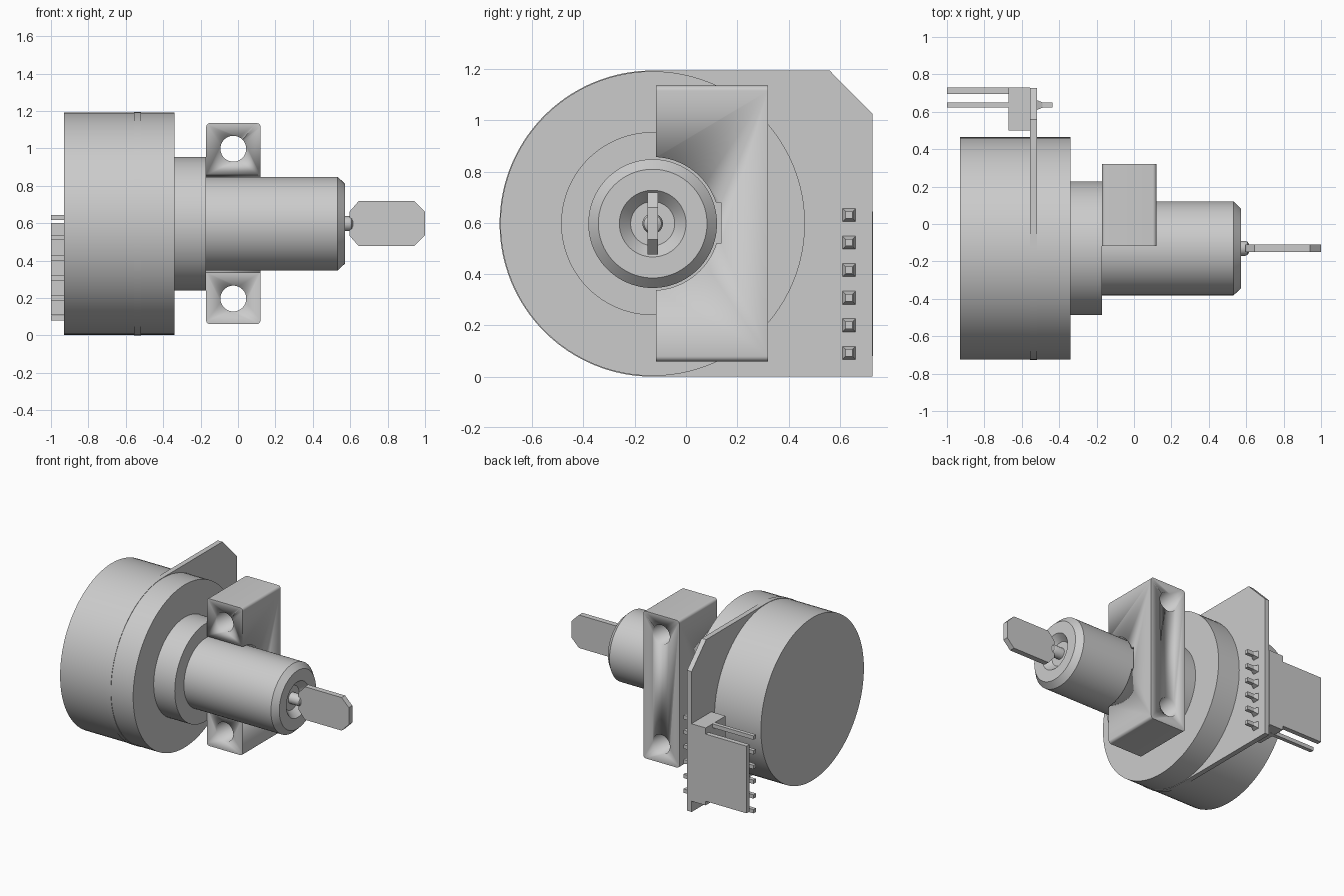
import bpy, bmesh, math
from mathutils import Vector

if "Cube" in bpy.data.objects:
    bpy.data.objects.remove(bpy.data.objects["Cube"])

CY, CZ = -0.13, 0.597   # shaft axis (runs along x)


def finish(name, bm, smooth=True):
    bmesh.ops.remove_doubles(bm, verts=bm.verts, dist=1e-5)
    bmesh.ops.recalc_face_normals(bm, faces=bm.faces)
    me = bpy.data.meshes.new(name)
    bm.to_mesh(me)
    bm.free()
    ob = bpy.data.objects.new(name, me)
    bpy.context.collection.objects.link(ob)
    bpy.ops.object.select_all(action='DESELECT')
    ob.select_set(True)
    bpy.context.view_layer.objects.active = ob
    if smooth:
        bpy.ops.object.shade_smooth_by_angle(angle=math.radians(25))
    return ob


def lathe(name, profile, seg=96):
    """Turn (x, radius) points around the shaft axis."""
    bm = bmesh.new()
    rings = []
    for x, r in profile:
        n = 1 if r == 0 else seg
        rings.append([bm.verts.new((x, CY + r * math.cos(2 * math.pi * i / seg),
                                    CZ + r * math.sin(2 * math.pi * i / seg))) for i in range(n)])
    for a, b in zip(rings, rings[1:]):
        for i in range(seg):
            j = (i + 1) % seg
            if len(a) == 1:
                bm.faces.new((a[0], b[i], b[j]))
            elif len(b) == 1:
                bm.faces.new((a[i], a[j], b[0]))
            else:
                bm.faces.new((a[i], a[j], b[j], b[i]))
    return finish(name, bm)


def prism(name, pts, offset):
    """Extrude a planar outline by an offset vector."""
    bm = bmesh.new()
    f = bm.faces.new([bm.verts.new(p) for p in pts])
    ext = bmesh.ops.extrude_face_region(bm, geom=[f])
    bmesh.ops.translate(bm, vec=Vector(offset),
                        verts=[v for v in ext['geom'] if isinstance(v, bmesh.types.BMVert)])
    return finish(name, bm)


def box(name, x0, x1, y0, y1, z0, z1):
    return prism(name, [(x0, y0, z0), (x1, y0, z0), (x1, y0, z1), (x0, y0, z1)], (0, y1 - y0, 0))


def arc(cu, cv, r, a0, a1, n):
    return [(cu + r * math.cos(math.radians(a0 + (a1 - a0) * i / n)),
             cv + r * math.sin(math.radians(a0 + (a1 - a0) * i / n))) for i in range(n + 1)]


def cut(ob, cutter):
    cutter.hide_render = True
    m = ob.modifiers.new('cut', 'BOOLEAN')
    m.operation, m.solver, m.object = 'DIFFERENCE', 'EXACT', cutter
    bpy.context.view_layer.objects.active = ob
    bpy.ops.object.modifier_apply(modifier=m.name)
    bpy.data.objects.remove(cutter)


# Motor drum and stepped collar
lathe('motor_drum', [(-0.93, 0), (-0.93, 0.594), (-0.34, 0.594), (-0.34, 0.357),
                     (-0.17, 0.357), (-0.17, 0)])

# Barrel with chamfered nose and conical recess
lathe('barrel', [(-0.18, 0), (-0.18, 0.251), (0.533, 0.251), (0.573, 0.212), (0.573, 0.13),
                 (0.525, 0.086), (0.525, 0)])

# Output shaft with rounded tip
lathe('shaft', [(0.5, 0), (0.5, 0.04), (0.595, 0.04), (0.608, 0.034), (0.615, 0.022), (0.616, 0)], 32)

# Flat chamfered blade on the shaft
blade = [(0.595, 0.535), (0.645, 0.477), (0.942, 0.477), (1.0, 0.535),
         (1.0, 0.66), (0.942, 0.718), (0.645, 0.718), (0.595, 0.66)]
prism('blade', [(x, CY - 0.02, z) for x, z in blade], (0, 0.04, 0))

# Circuit board: half round, with one cut corner
board = arc(CY, CZ, 0.597, 90, 270, 64) + [(0.727, 0), (0.727, 1.025), (0.56, 1.194)]
prism('circuit_board', [(-0.555, y, z) for y, z in board], (0.037, 0, 0))

# Mounting bracket: rounded block, half bore, key notch and two screw holes
X0, X1, Z0, Z1, R = -0.17, 0.12, 0.06, 1.135, 0.02
outline = (arc(X1 - R, Z1 - R, R, 0, 90, 6) + arc(X0 + R, Z1 - R, R, 90, 180, 6)
           + arc(X0 + R, Z0 + R, R, 180, 270, 6) + arc(X1 - R, Z0 + R, R, 270, 360, 6))
bracket = prism('mounting_bracket', [(x, -0.117, z) for x, z in outline], (0, 0.437, 0))
cut(bracket, lathe('bore_cutter', [(-0.3, 0), (-0.3, 0.26), (0.3, 0.26), (0.3, 0)]))
cut(bracket, box('notch_cutter', -0.3, 0.3, 0.0, 0.137, 0.52, 0.68))
for z in (0.197, 0.998):
    hole = arc(-0.025, z, 0.069, 0, 360, 48)[:-1]
    cut(bracket, prism('screw_cutter', [(x, -0.3, v) for x, v in hole], (0, 0.8, 0)))
bpy.ops.object.shade_smooth_by_angle(angle=math.radians(25))

# Connector housing and its outer wall
box('connector_housing', -0.67, -0.555, 0.5, 0.73, 0.08, 0.645)
box('connector_wall', -1.0, -0.66, 0.695, 0.73, 0.11, 0.6)

# Six connector pins with solder cones on the board face
for i in range(6):
    y, z, h = 0.636, 0.093 + i * 0.1075, 0.014
    box(f'pin_{i + 1}', -1.0, -0.435, y - h, y + h, z - h, z + h)
    bm = bmesh.new()
    ring = [[bm.verts.new((x, y + s * a, z + s * b)) for a, b in ((-1, -1), (1, -1), (1, 1), (-1, 1))]
            for x, s in ((-0.519, 0.026), (-0.49, h + 0.0005))]
    for k in range(4):
        bm.faces.new((ring[0][k], ring[0][k - 1], ring[1][k - 1], ring[1][k]))
    for r in ring:
        bm.faces.new(r)
    finish(f'solder_{i + 1}', bm)
